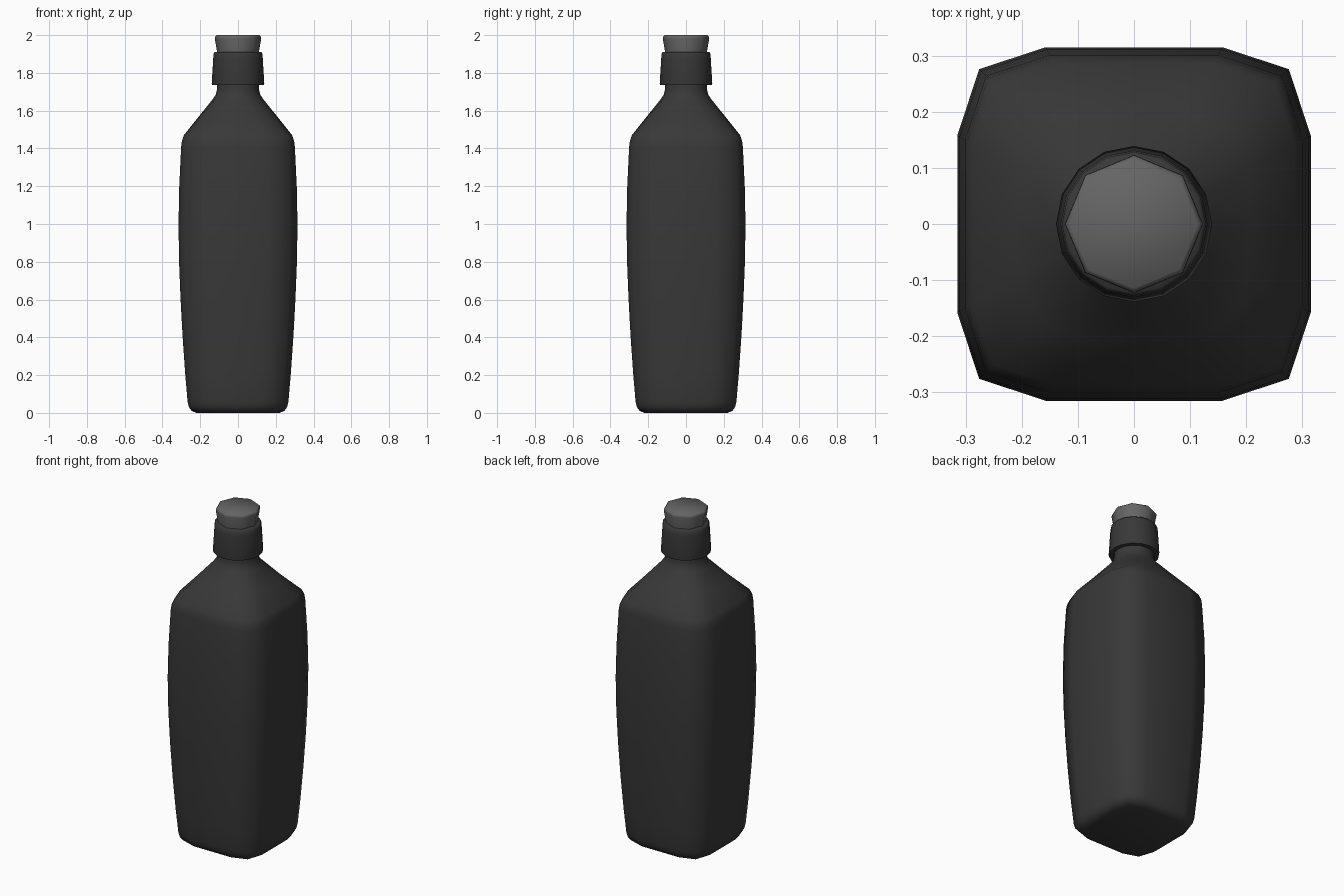
import bpy, bmesh
from math import cos, sin, pi, radians

if "Cube" in bpy.data.objects:
    bpy.data.objects.remove(bpy.data.objects["Cube"])


def ring_points(size, z, n, roundness):
    """Ring that blends from a soft-cornered square (0) to a circle (1)."""
    quarter = [(1, 0), (1, .5), (.876, .876), (.5, 1)]
    pts = []
    for i in range(n):
        a = 2 * pi * i / n
        x, y = cos(a), sin(a)
        if roundness < 1:
            qx, qy = quarter[i % 4]
            for _ in range(i // 4):
                qx, qy = -qy, qx
            x += (qx - x) * (1 - roundness)
            y += (qy - y) * (1 - roundness)
        pts.append((x * size, y * size, z))
    return pts


def loft(name, profile, n, color):
    """Skin a list of (size, z, roundness) rings and cap both ends."""
    bm = bmesh.new()
    rings = [[bm.verts.new(p) for p in ring_points(s, z, n, t)] for s, z, t in profile]
    for a, b in zip(rings, rings[1:]):
        for i in range(n):
            j = (i + 1) % n
            bm.faces.new((a[i], a[j], b[j], b[i]))
    bm.faces.new(rings[0][::-1])
    bm.faces.new(rings[-1])
    mesh = bpy.data.meshes.new(name)
    bm.to_mesh(mesh)
    bm.free()
    obj = bpy.data.objects.new(name, mesh)
    bpy.context.collection.objects.link(obj)
    mat = bpy.data.materials.new(name + "_material")
    mat.diffuse_color = (color, color, color, 1)
    mat.use_nodes = True
    mat.node_tree.nodes["Principled BSDF"].inputs["Base Color"].default_value = mat.diffuse_color
    mesh.materials.append(mat)
    bpy.ops.object.select_all(action='DESELECT')
    obj.select_set(True)
    bpy.context.view_layer.objects.active = obj
    bpy.ops.object.shade_smooth_by_angle(angle=radians(60))
    return obj


# Bottle body: square with soft corners, turning round at the neck
loft("bottle_body", [
    (.22, 0, 0), (.245, .01, 0), (.26, .03, 0), (.267, .06, 0),
    (.279, .2, 0), (.293, .4, 0), (.304, .6, 0), (.312, .8, 0),
    (.315, 1.0, 0), (.311, 1.2, 0), (.301, 1.41, 0), (.297, 1.44, 0),
    (.287, 1.47, .03), (.21, 1.566, .4), (.134, 1.66, .95),
    (.118, 1.685, 1), (.112, 1.71, 1), (.112, 1.80, 1)], 16, .04)

# Collar around the mouth
loft("neck_collar", [
    (.112, 1.735, 1), (.137, 1.735, 1), (.139, 1.745, 1), (.131, 1.88, 1),
    (.128, 1.905, 1), (.122, 1.911, 1)], 16, .04)

# Eight-sided stopper
loft("stopper", [
    (.106, 1.86, 1), (.111, 1.912, 1), (.123, 1.982, 1),
    (.122, 1.992, 1), (.114, 2.0, 1)], 8, .13)
